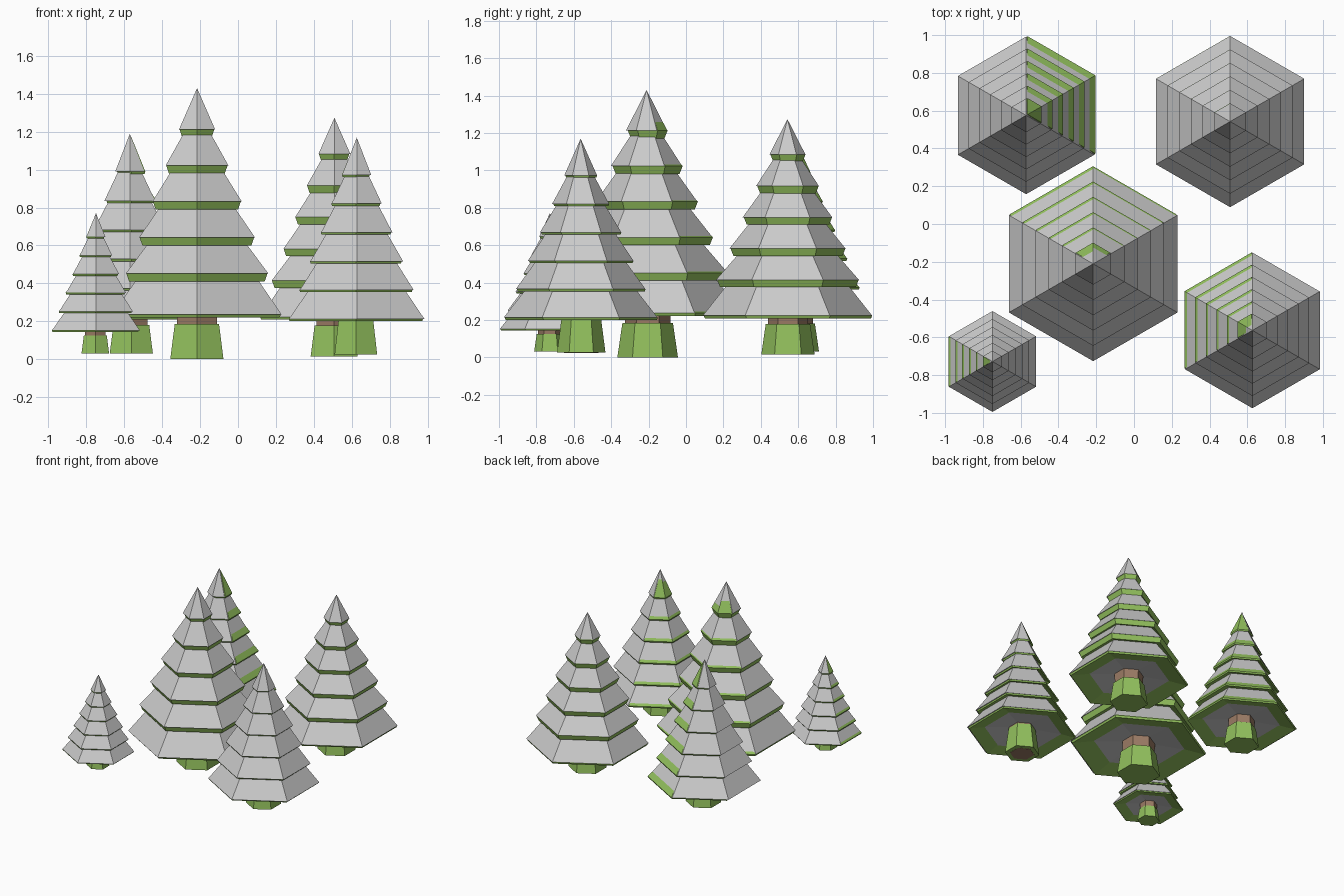
import bpy, bmesh, math

if "Cube" in bpy.data.objects:
    bpy.data.objects.remove(bpy.data.objects["Cube"])


def material(name, color):
    m = bpy.data.materials.new(name)
    m.diffuse_color = color
    m.use_nodes = True
    m.node_tree.nodes["Principled BSDF"].inputs["Base Color"].default_value = m.diffuse_color
    return m


GREEN = material("needle_green", (0.29, 0.53, 0.11, 1))
BROWN = material("bark_brown", (0.33, 0.20, 0.13, 1))


def lathe(bm, profile, dx=0, dy=0):
    """Six-sided closed solid from (radius, z) points; corners face +y and -y."""
    rings = []
    for r, z in profile:
        if r == 0:
            rings.append([bm.verts.new((dx, dy, z))])
        else:
            angles = [math.radians(90 + 60 * k) for k in range(6)]
            rings.append([bm.verts.new((dx + r * math.cos(a), dy + r * math.sin(a), z))
                          for a in angles])
    for a, b in zip(rings, rings[1:]):
        for k in range(6):
            j = (k + 1) % 6
            quad = [a[k % len(a)], a[j % len(a)], b[j % len(b)], b[k % len(b)]]
            bm.faces.new(list(dict.fromkeys(quad)))
    for ring in (rings[0], rings[-1]):
        if len(ring) > 1:
            bm.faces.new(ring)


def add_object(name, bm, mat, x, y, z, scale):
    bmesh.ops.recalc_face_normals(bm, faces=bm.faces)
    me = bpy.data.meshes.new(name)
    bm.to_mesh(me)
    bm.free()
    if mat:
        me.materials.append(mat)
    ob = bpy.data.objects.new(name, me)
    ob.location = (x, y, z)
    ob.scale = (scale,) * 3
    bpy.context.collection.objects.link(ob)


TIERS, STEP, BASE = 6, 0.19, 0.22
RADII = [0.515 - 0.081 * i for i in range(TIERS)]


def tree(name, x, y, z, scale, gap, snow_shift, sleeve_top=0.185):
    # trunk with its flared green sleeve
    bm = bmesh.new()
    lathe(bm, [(0.115, -0.002 if sleeve_top > BASE else 0.01), (0.125, 0.30)])
    add_object(name + "_trunk", bm, BROWN, x, y, z, scale)
    bm = bmesh.new()
    lathe(bm, [(0.162, 0), (0.135 if sleeve_top < BASE else 0.128, sleeve_top)])
    add_object(name + "_trunk_sleeve", bm, GREEN, x, y, z, scale)

    # stacked branch tiers, each under a snow cone
    branches, snow = bmesh.new(), bmesh.new()
    for i, r in enumerate(RADII):
        z0 = BASE + STEP * i
        g = gap if i else min(gap, 0.016)
        if i < TIERS - 1:
            slope = (r - RADII[i + 1] * 0.87) / (STEP - g)
            top = (r - slope * (0.23 - g), z0 + 0.23)
        else:
            top = (0, z0 + 0.26)
        inner_top = (max(top[0] - 0.02, 0), top[1] - 0.02)
        lathe(branches, [(0, z0 + 0.06), (r * 0.5, z0 + 0.05), (r - 0.004 - g * 0.4, z0),
                         (r - 0.004, z0 + g), inner_top])
        lathe(snow, [(0, z0 + g + 0.05), (r * 0.9, z0 + g + 0.005), (r, z0 + g), top],
              *snow_shift)
    add_object(name + "_branches", branches, GREEN, x, y, z, scale)
    add_object(name + "_snow", snow, None, x, y, z, scale)


tree("centre_tree", -0.217, -0.205, 0.0, 1.0, 0.042, (0.001, -0.006))
tree("back_left_tree", -0.563, 0.58, 0.03, 0.81, 0.014, (-0.010, -0.006))
tree("back_right_tree", 0.507, 0.545, 0.015, 0.88, 0.044, (0.002, -0.003))
tree("front_right_tree", 0.622, -0.56, 0.025, 0.80, 0.014, (0.006, -0.004), sleeve_top=0.26)
tree("small_tree", -0.753, -0.728, 0.03, 0.518, 0.018, (0.007, 0.0))
